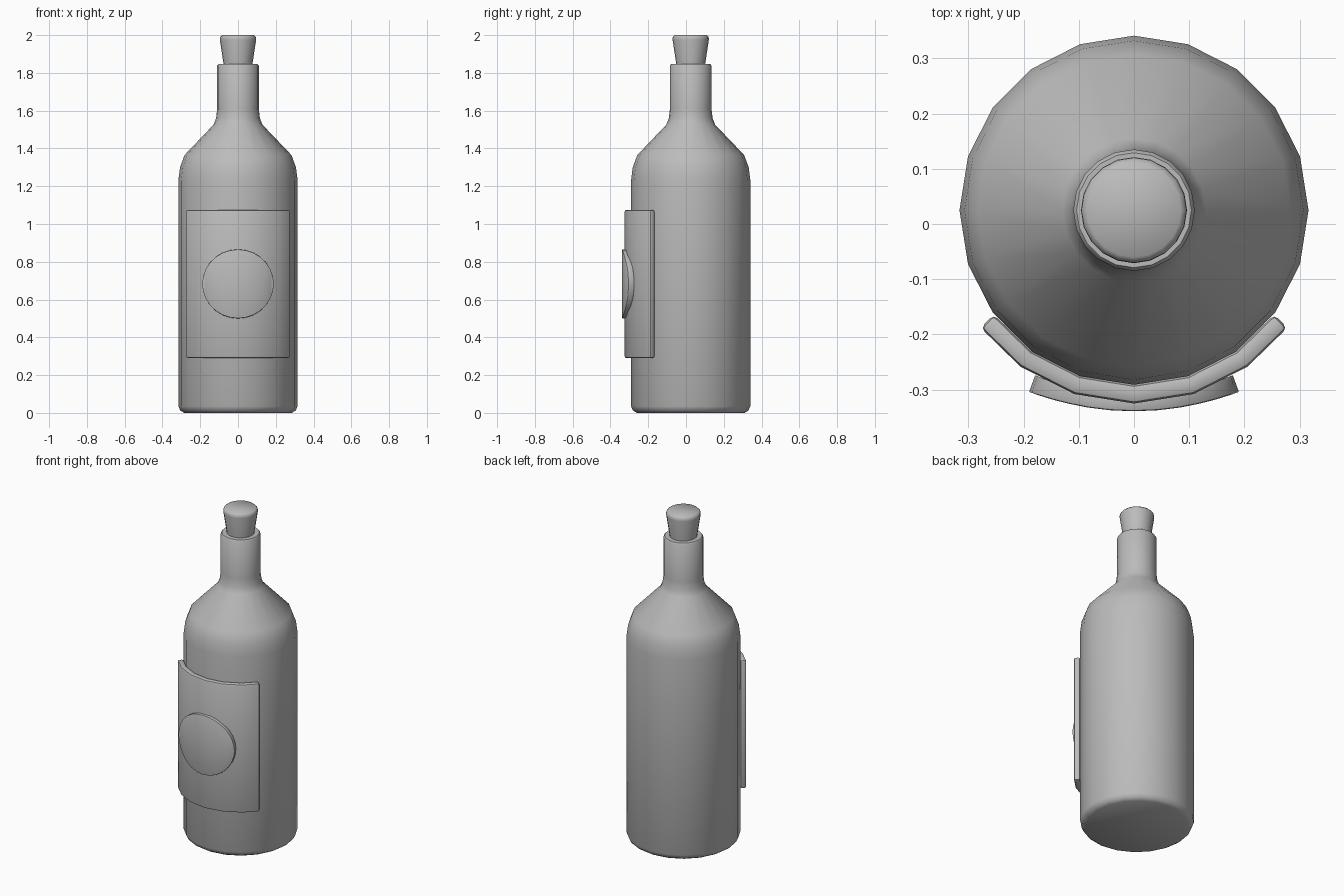
import bpy, bmesh, math

default = bpy.data.objects.get("Cube")
if default:
    bpy.data.objects.remove(default, do_unlink=True)

AXIS_Y = 0.025   # bottle axis
SIDES = 20

grey = bpy.data.materials.new("plain grey")
grey.use_nodes = True
grey.diffuse_color = (0.5, 0.5, 0.5, 1)
grey.node_tree.nodes["Principled BSDF"].inputs["Base Color"].default_value = (0.5, 0.5, 0.5, 1)


def finish(name, bm, thickness=0, bevel=0, angle=35):
    """Turn a bmesh into a shaded object, optionally thickened and bevelled."""
    bmesh.ops.recalc_face_normals(bm, faces=bm.faces)
    mesh = bpy.data.meshes.new(name)
    bm.to_mesh(mesh)
    bm.free()
    obj = bpy.data.objects.new(name, mesh)
    bpy.context.collection.objects.link(obj)
    mesh.materials.append(grey)
    bpy.ops.object.select_all(action="DESELECT")
    obj.select_set(True)
    bpy.context.view_layer.objects.active = obj
    if thickness:
        mod = obj.modifiers.new("Thickness", "SOLIDIFY")
        mod.thickness, mod.offset = thickness, -1
        bpy.ops.object.modifier_apply(modifier=mod.name)
    if bevel:
        mod = obj.modifiers.new("Bevel", "BEVEL")
        mod.width, mod.segments = bevel, 2
        mod.limit_method, mod.angle_limit = "ANGLE", math.radians(40)
        bpy.ops.object.modifier_apply(modifier=mod.name)
    bpy.ops.object.shade_smooth_by_angle(angle=math.radians(angle))
    return obj


def lathe(name, profile, angle=35):
    """Closed solid of revolution from (radius, height) points."""
    bm = bmesh.new()
    rings = []
    for r, z in profile:
        rings.append([bm.verts.new((r * math.cos(a), AXIS_Y + r * math.sin(a), z))
                      for a in (2 * math.pi * i / SIDES for i in range(SIDES))])
    for low, high in zip(rings, rings[1:]):
        for i in range(SIDES):
            j = (i + 1) % SIDES
            bm.faces.new((low[i], low[j], high[j], high[i]))
    bm.faces.new(rings[0])
    bm.faces.new(rings[-1])
    return finish(name, bm, angle=angle)


def strip(name, columns, thickness, bevel):
    """Plate of upright strips from (x, y, low z, high z) columns, facing -y."""
    bm = bmesh.new()
    edges = []
    for x, y, z0, z1 in columns:
        low = bm.verts.new((x, y, z0))
        edges.append((low, low if z1 - z0 < 1e-4 else bm.verts.new((x, y, z1))))
    for (a, b), (c, d) in zip(edges, edges[1:]):
        bm.faces.new(list(dict.fromkeys((a, c, d, b))))
    if sum(f.normal.y for f in bm.faces if not f.normal_update()) > 0:
        bmesh.ops.reverse_faces(bm, faces=bm.faces)
    return finish(name, bm, thickness, bevel)


# Glass bottle and tapered cork
lathe("bottle", [(0.285, 0), (0.305, 0.012), (0.316, 0.035), (0.316, 1.23), (0.307, 1.30),
                 (0.283, 1.365), (0.13, 1.525), (0.116, 1.56), (0.11, 1.61),
                 (0.11, 1.838), (0.104, 1.846)], angle=50)
lathe("cork", [(0.075, 1.82), (0.077, 1.85), (0.096, 1.975), (0.095, 1.99), (0.085, 2.0)], angle=50)

# Label wrapped around the front
label = []
for deg in (-52.5, -36, -18, 0, 18, 36, 52.5):
    a = math.radians(deg)
    label.append((0.35 * math.sin(a), AXIS_Y - 0.35 * math.cos(a), 0.29, 1.075))
strip("label", label, 0.034, 0.01)

# Round, gently curved emblem on the label
emblem = []
STEPS = 14
for i in range(STEPS + 1):
    a = math.pi * i / STEPS
    x, h = -0.19 * math.cos(a), 0.183 * math.sin(a)
    emblem.append((x, -0.339 + 0.97 * x * x, 0.683 - h, 0.683 + h))
strip("emblem", emblem, 0.032, 0.004)
